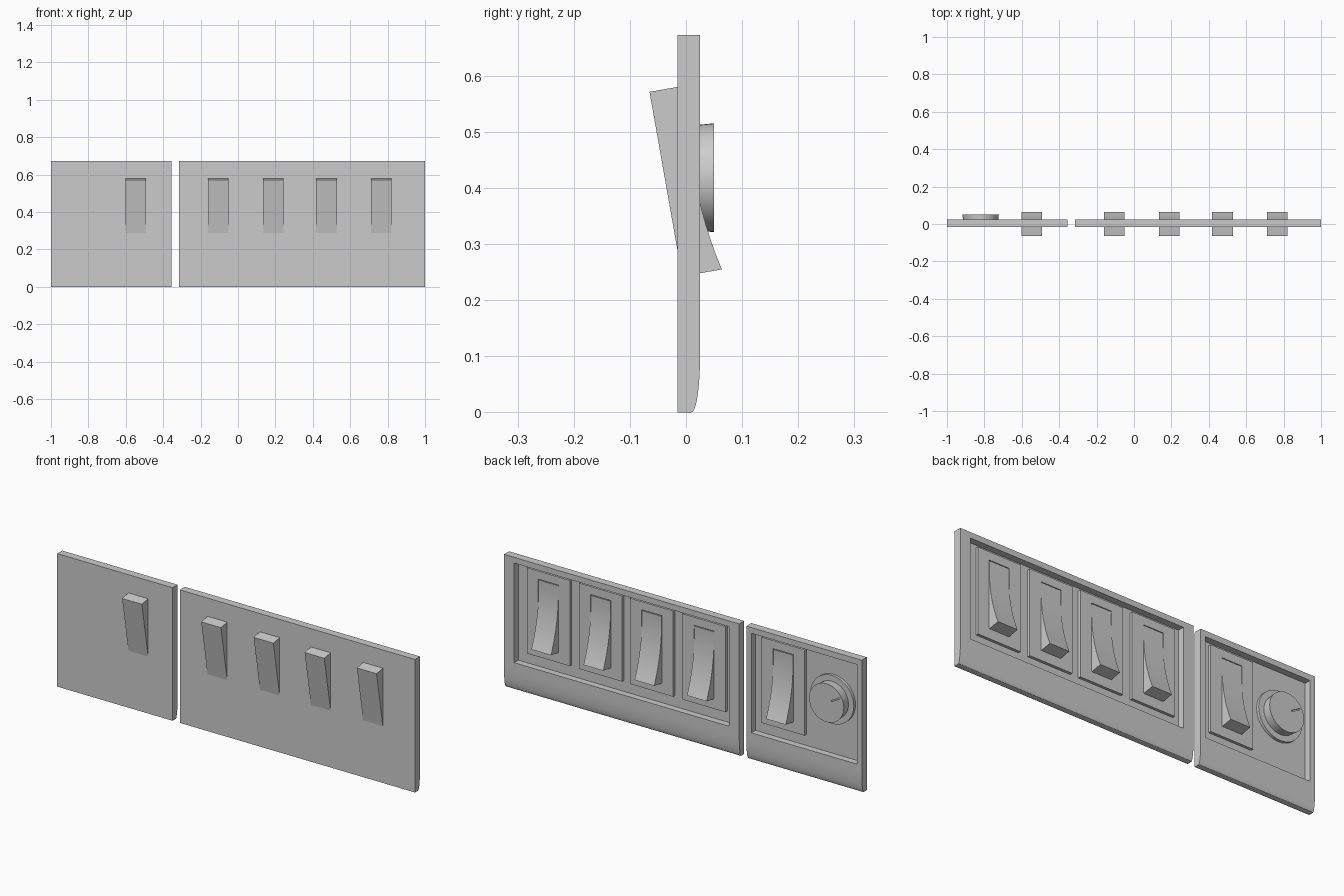
import bpy, bmesh, math
from math import sin, cos, pi, radians

if "Cube" in bpy.data.objects:
    bpy.data.objects.remove(bpy.data.objects["Cube"])


def finish(name, bm):
    bmesh.ops.recalc_face_normals(bm, faces=bm.faces)
    me = bpy.data.meshes.new(name)
    bm.to_mesh(me)
    bm.free()
    ob = bpy.data.objects.new(name, me)
    bpy.context.collection.objects.link(ob)
    return ob


def extrude_x(name, profile, x0, x1):
    """Sweep a (y, z) profile along x."""
    bm = bmesh.new()
    face = bm.faces.new([bm.verts.new((x0, y, z)) for y, z in profile])
    res = bmesh.ops.extrude_face_region(bm, geom=[face])
    verts = [g for g in res["geom"] if isinstance(g, bmesh.types.BMVert)]
    bmesh.ops.translate(bm, verts=verts, vec=(x1 - x0, 0, 0))
    return finish(name, bm)


def box(name, x0, x1, y0, y1, z0, z1):
    return extrude_x(name, [(y0, z0), (y1, z0), (y1, z1), (y0, z1)], x0, x1)


def cut(ob, cutter):
    mod = ob.modifiers.new("cut", "BOOLEAN")
    mod.operation = "DIFFERENCE"
    mod.solver = "EXACT"
    mod.object = cutter
    activate(ob)
    bpy.ops.object.modifier_apply(modifier=mod.name)
    bpy.data.objects.remove(cutter)


def activate(ob):
    bpy.ops.object.select_all(action="DESELECT")
    ob.select_set(True)
    bpy.context.view_layer.objects.active = ob


def smooth(ob):
    activate(ob)
    bpy.ops.object.shade_smooth_by_angle(angle=radians(30))


def lathe(name, cx, cz, profile, n=48):
    """Closed turned part around a y axis; profile is (radius, y)."""
    bm = bmesh.new()
    rings = [[bm.verts.new((cx + r * cos(2 * pi * i / n), y, cz + r * sin(2 * pi * i / n)))
              for i in range(n)] for r, y in profile]
    for a, b in zip(rings, rings[1:]):
        for i in range(n):
            j = (i + 1) % n
            bm.faces.new((a[i], a[j], b[j], b[i]))
    bm.faces.new(rings[0])
    bm.faces.new(rings[-1])
    return finish(name, bm)


BACK, FRONT, FLOOR, RIM = -0.015, 0.025, -0.008, 0.006

# Cover plates with a rounded lower edge and a recessed panel
plate_profile = [(BACK, 0), (BACK, 0.672), (FRONT, 0.672)]
plate_profile += [(0.01 + 0.015 * cos(a), 0.1 - 0.1 * sin(a))
                  for a in (i * pi / 20 for i in range(11))]
for name, x0, x1, margin in (("small_plate", -1, -0.355, 0.028),
                             ("large_plate", -0.315, 1, 0.057)):
    plate = extrude_x(name, plate_profile, x0, x1)
    cut(plate, box("cutter", x0 + margin, x1 - margin, FLOOR, 0.1, 0.14, 0.643))
    smooth(plate)

# Rocker profile: tilted bar with a concave front
tilt = radians(10)
length, thick, sag = 0.334, 0.072, 0.019


def tilted(s, t):
    return (-0.065 + s * sin(tilt) + t * cos(tilt),
            0.571 - s * cos(tilt) + t * sin(tilt))


rocker_profile = [tilted(0, 0)]
for i in range(13):
    u = i / 12
    rocker_profile.append(tilted(u * length, thick - 4 * sag * u * (1 - u)))
rocker_profile.append(tilted(length, 0))

# Switches: surround with an opening, and the rocker passing through
for k, x in enumerate((-0.547, -0.105, 0.188, 0.473, 0.765)):
    frame = box(f"switch_frame_{k}", x - 0.12, x + 0.12, FLOOR - 0.002, RIM, 0.195, 0.628)
    cut(frame, box("cutter", x - 0.057, x + 0.057, -0.1, 0.1, 0.246, 0.587))
    smooth(extrude_x(f"rocker_{k}", rocker_profile, x - 0.055, x + 0.055))

# Dial: base ring, flared knob and a pointer groove
cx, cz = -0.82, 0.418
smooth(lathe("dial_ring", cx, cz, [(0.122, FLOOR - 0.002), (0.122, RIM)]))
knob = lathe("dial_knob", cx, cz, [(0.092, 0), (0.097, 0.05)])
groove = box("cutter", -0.085, -0.03, 0.044, 0.1, -0.003, 0.003)
groove.location = (cx, 0, cz)
groove.rotation_euler = (0, radians(30), 0)
bpy.context.view_layer.update()
cut(knob, groove)
smooth(knob)
